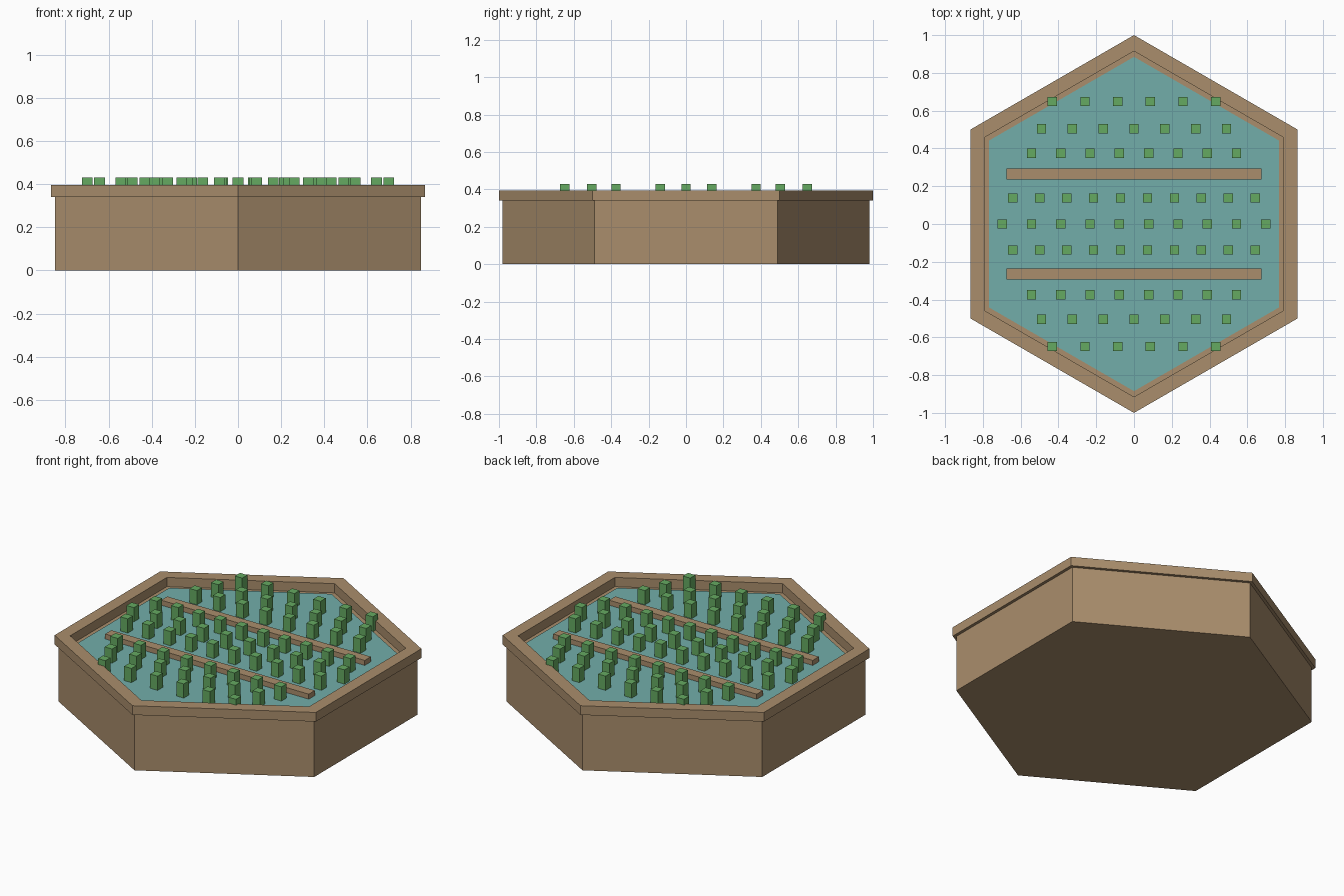
import bpy, bmesh, math

if "Cube" in bpy.data.objects:
    bpy.data.objects.remove(bpy.data.objects["Cube"])


def material(name, color):
    m = bpy.data.materials.new(name)
    m.diffuse_color = (*color, 1)
    m.use_nodes = True
    m.node_tree.nodes["Principled BSDF"].inputs["Base Color"].default_value = m.diffuse_color
    return m


wood = material("wood", (0.40, 0.27, 0.15))
teal = material("teal", (0.17, 0.42, 0.40))
green = material("green", (0.13, 0.40, 0.12))


def finish(name, bm, mat):
    bmesh.ops.recalc_face_normals(bm, faces=bm.faces)
    mesh = bpy.data.meshes.new(name)
    bm.to_mesh(mesh)
    bm.free()
    mesh.materials.append(mat)
    ob = bpy.data.objects.new(name, mesh)
    bpy.context.collection.objects.link(ob)
    return ob


def hexagon(bm, r, z):
    return [bm.verts.new((r * math.cos(a), r * math.sin(a), z))
            for a in (math.radians(30 + 60 * i) for i in range(6))]


def hex_loft(name, profile, mat, ring=False):
    """Stack hexagons along (radius, z) pairs; close as a ring or cap the ends."""
    bm = bmesh.new()
    loops = [hexagon(bm, r, z) for r, z in profile]
    pairs = list(zip(loops, loops[1:]))
    if ring:
        pairs.append((loops[-1], loops[0]))
    else:
        bm.faces.new(loops[0])
        bm.faces.new(loops[-1])
    for a, b in pairs:
        for i in range(6):
            j = (i + 1) % 6
            bm.faces.new((a[i], a[j], b[j], b[i]))
    return finish(name, bm, mat)


def box(name, center, size, mat):
    bm = bmesh.new()
    bmesh.ops.create_cube(bm, size=1)
    bmesh.ops.scale(bm, vec=size, verts=bm.verts)
    ob = finish(name, bm, mat)
    ob.location = center
    return ob


# Planter tub, overhanging rim and the surface inside it
hex_loft("tub", [(0.98, 0), (0.98, 0.34), (0.885, 0.34), (0.885, 0.30)], wood)
hex_loft("rim", [(1.0, 0.34), (1.0, 0.395), (0.915, 0.395), (0.915, 0.34)], wood, ring=True)
hex_loft("surface", [(0.885, 0.30), (0.885, 0.345)], teal)

# Divider bars
for label, y in (("front", -0.265), ("back", 0.265)):
    box(label + "_divider", (0, y, 0.36), (1.35, 0.058, 0.03), wood)

# Rows of plants: y, half-length of the row, count
rows = [(0, 0.698, 10)]
for y, half, n in ((0.138, 0.642, 10), (0.375, 0.543, 8), (0.504, 0.49, 7), (0.648, 0.433, 6)):
    rows += [(y, half, n), (-y, half, n)]
for r, (y, half, n) in enumerate(rows):
    for i in range(n):
        x = -half + 2 * half * i / (n - 1)
        box(f"plant_{r + 1}_{i + 1}", (x, y, 0.385), (0.049, 0.049, 0.09), green)
